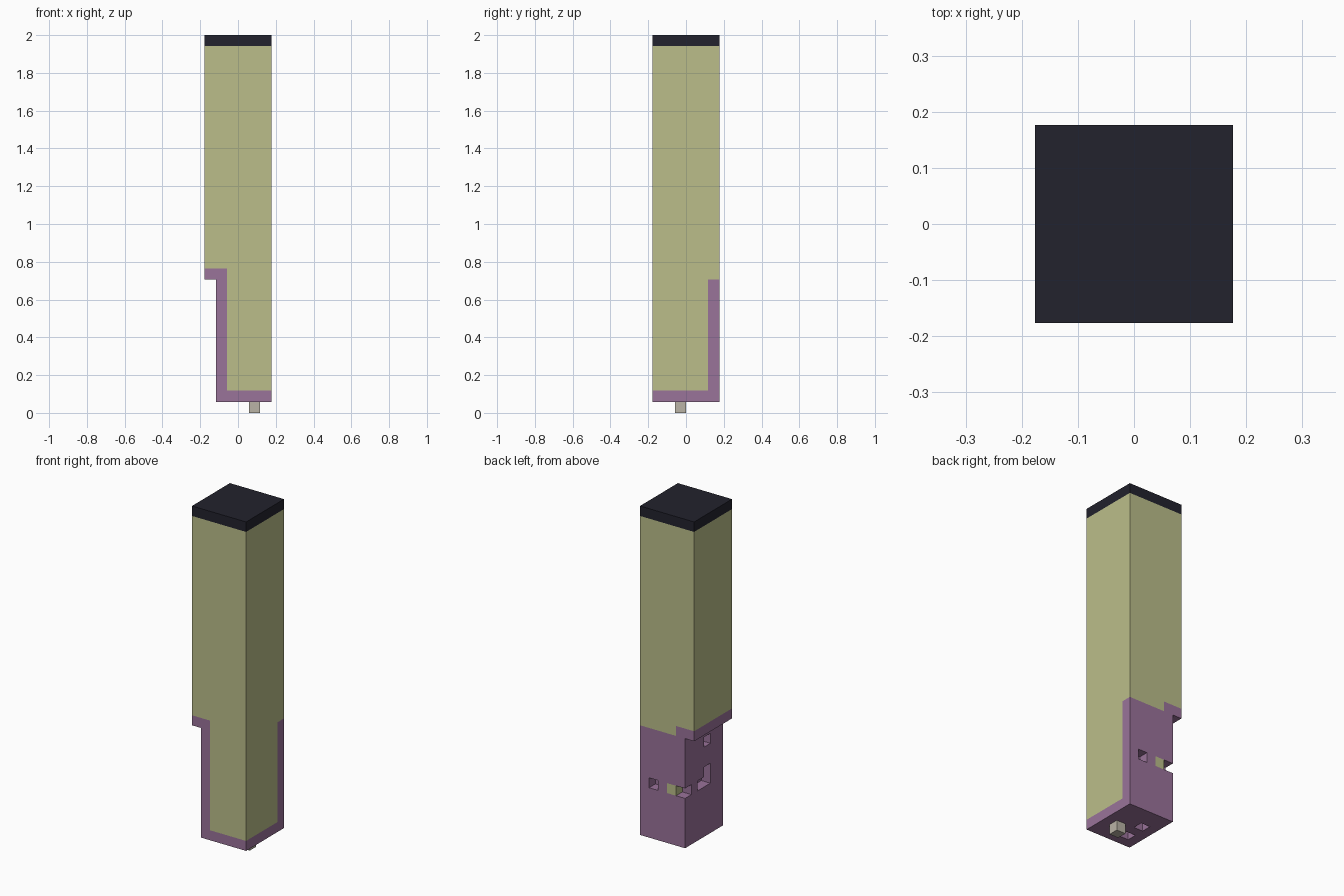
import bpy
import bmesh
from mathutils import Vector

if "Cube" in bpy.data.objects:
    bpy.data.objects.remove(bpy.data.objects["Cube"], do_unlink=True)

N, H = 6, 34          # cells across, cells high
U = 2 / H             # cell size


def linear(c):
    return c / 12.92 if c <= 0.04045 else ((c + 0.055) / 1.055) ** 2.4


def material(name, r, g, b):
    col = [linear(v / 255) for v in (r, g, b)] + [1]
    m = bpy.data.materials.new(name)
    m.use_nodes = True
    m.diffuse_color = col
    bsdf = m.node_tree.nodes["Principled BSDF"]
    bsdf.inputs["Base Color"].default_value = col
    bsdf.inputs["Roughness"].default_value = 0.9
    return m


olive = material("pale olive", 187, 190, 138)
purple = material("dusty purple", 154, 115, 154)
dark = material("dark navy", 34, 34, 45)
beige = material("beige grey", 186, 180, 166)

# Small pits in the back, side and underside; olive spots beside some of them
PITS = {(4, 5, 6), (1, 5, 6), (1, 2, 10), (1, 2, 6), (1, 2, 7), (1, 3, 6),
        (2, 3, 1), (2, 1, 1)}
SPOTS = {(2, 5, 6), (3, 1, 1)}
STEP = 12             # level of the overhang
DIRS = [Vector(d) for d in ((1, 0, 0), (-1, 0, 0), (0, 1, 0),
                            (0, -1, 0), (0, 0, 1), (0, 0, -1))]


def key(v):
    return tuple(round(c) for c in v)


def body_solid(c):
    i, j, k = c
    inside = 0 <= i < N and 0 <= j < N and 1 <= k < H - 1
    return inside and not (i == 0 and k < STEP) and c not in PITS


def body_colour(c):
    i, j, k = c
    if c in SPOTS:
        return 0
    lining = any(key(Vector(c) + d) in PITS for d in DIRS)
    low = k < STEP and (j == N - 1 or i == 1)
    return int(lining or low or k == 1 or (k == STEP and i <= 1))


def build(name, cells, mats, solid, colour):
    """Make a blocky part with faces only where a cell meets open space."""
    bm = bmesh.new()
    for c in cells:
        if not solid(c):
            continue
        mid = Vector(c) + Vector((0.5 - N / 2, 0.5 - N / 2, 0.5))
        for d in DIRS:
            if solid(key(Vector(c) + d)):
                continue
            a = Vector((d.y, d.z, d.x))
            b = d.cross(a)
            ring = [a + b, b - a, -a - b, a - b]
            f = bm.faces.new([bm.verts.new((mid + (d + r) / 2) * U)
                              for r in ring])
            f.material_index = colour(c)
    bmesh.ops.remove_doubles(bm, verts=bm.verts, dist=U / 100)
    me = bpy.data.meshes.new(name)
    bm.to_mesh(me)
    bm.free()
    for m in mats:
        me.materials.append(m)
    ob = bpy.data.objects.new(name, me)
    bpy.context.collection.objects.link(ob)
    return ob


def box_cells(k0, k1):
    return [(i, j, k) for i in range(N) for j in range(N)
            for k in range(k0, k1)]


def simple_part(name, cells, mat):
    keep = set(cells)
    return build(name, cells, [mat], lambda c: c in keep, lambda c: 0)


# Tall column with the stepped, purple-edged lower end
build("column", box_cells(1, H - 1), [olive, purple], body_solid, body_colour)

# Flat dark cap and the small peg below
simple_part("cap", box_cells(H - 1, H), dark)
simple_part("peg", [(4, 2, 0)], beige)
